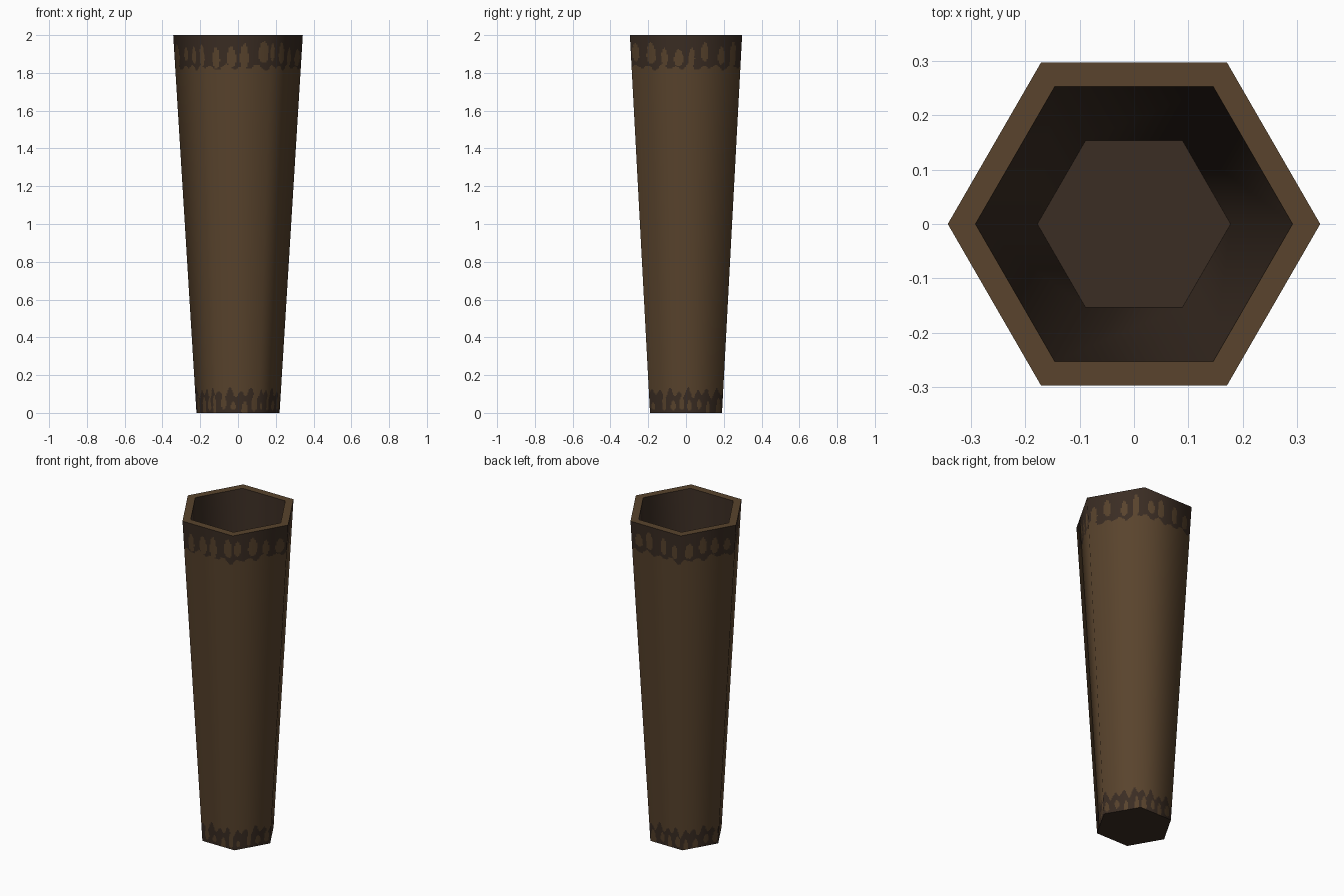
import bpy, bmesh, math, random
from mathutils import Vector

if "Cube" in bpy.data.objects:
    bpy.data.objects.remove(bpy.data.objects["Cube"])

random.seed(4)
R0, R1, H = 0.22, 0.343, 2.0        # outer corner radius at bottom and top, height
IN0, IN1, FLOOR = 0.178, 0.292, 0.10  # inner radius at floor and rim, floor height
N = 40                               # columns per hexagon side


def material(name, rgb):
    m = bpy.data.materials.new(name)
    m.diffuse_color = (*rgb, 1)
    m.use_nodes = True
    m.node_tree.nodes["Principled BSDF"].inputs["Base Color"].default_value = m.diffuse_color
    return m


brown = material("warm_brown", (0.100, 0.057, 0.026))
dark = material("dark_brown", (0.043, 0.026, 0.017))


def hex_point(r, z, side, u):
    a, b = math.radians(60 * side), math.radians(60 * side + 60)
    return Vector((r * ((1 - u) * math.cos(a) + u * math.cos(b)),
                   r * ((1 - u) * math.sin(a) + u * math.sin(b)), z))


def ring(bm, r, z, n):
    return [bm.verts.new(hex_point(r, z, s, i / n)) for s in range(6) for i in range(n)]


def bridge(bm, a, b, flip=False):
    faces = []
    for i in range(len(a)):
        j = (i + 1) % len(a)
        q = [a[i], a[j], b[j], b[i]]
        faces.append(bm.faces.new(q[::-1] if flip else q))
    return faces


def finish(bm, name, mats, smooth=True, radial=0):
    me = bpy.data.meshes.new(name)
    for f in bm.faces:
        f.smooth = smooth
    bm.to_mesh(me)
    bm.free()
    for m in mats:
        me.materials.append(m)
    if radial:   # soft shading round the hexagon corners
        tilt = (R1 - R0) / H
        normals = []
        for v in me.vertices:
            d = Vector((v.co.x, v.co.y, 0)).normalized()
            normals.append((Vector((d.x, d.y, -tilt)).normalized() * radial)[:])
        me.normals_split_custom_set_from_vertices(normals)
    ob = bpy.data.objects.new(name, me)
    bpy.context.collection.objects.link(ob)
    return ob


# Painted drops, per side: (centre, half width, bottom, top)
def drops(count, low, high, width):
    out = []
    for s in range(6):
        for k in range(count):
            c = (k + 0.5 + random.uniform(-0.15, 0.15)) / count
            out.append((s + c, width * random.uniform(0.75, 1.15),
                        low + random.uniform(-0.015, 0.03), high + random.uniform(-0.03, 0.015)))
    return out


top_drops = drops(4, 1.835, 1.955, 0.075)
low_drops = drops(4, -0.01, 0.085, 0.075)


def in_drop(t, z, items):
    for c, w, lo, hi in items:
        v = (z - lo) / (hi - lo)
        if 0 < v < 1:
            half = w * math.sqrt(4 * v * (1 - v)) * (1.15 - 0.4 * v)
            if abs(t - c) < half:
                return True
    return False


def is_dark(t, z):
    wave = math.sin(t * math.tau * 4) + 0.6 * math.sin(t * math.tau * 7 / 3 + 1)
    if z > 1:
        return z > 1.83 + 0.011 * wave and not in_drop(t, z, top_drops)
    return z < 0.105 + 0.02 * wave and not in_drop(t, z, low_drops)


# Outer wall: fine rows only in the two painted bands
bm = bmesh.new()
heights = [0.006 * i for i in range(26)] + [1.8 + 0.2 * i / 33 for i in range(34)]
prev = None
for z in heights:
    cur = ring(bm, R0 + (R1 - R0) * z / H, z, N)
    if prev:
        mid = (z + prev_z) / 2
        for i, f in enumerate(bridge(bm, prev, cur)):
            if z - prev_z < 0.1 and is_dark((i + 0.5) / N, mid):
                f.material_index = 1
    prev, prev_z = cur, z
finish(bm, "outer_wall", [brown, dark], radial=1)

# Inner wall
bm = bmesh.new()
bridge(bm, ring(bm, IN0, FLOOR, 1), ring(bm, IN1, H, 1), flip=True)
finish(bm, "inner_wall", [dark], radial=-1)

# Rim
bm = bmesh.new()
bridge(bm, ring(bm, R1, H, 1), ring(bm, IN1, H, 1))
finish(bm, "rim", [brown], smooth=False)

# Inside floor and underside
for name, r, z, up in (("inside_floor", IN0, FLOOR, True), ("underside", R0, 0, False)):
    bm = bmesh.new()
    loop = ring(bm, r, z, 1)
    bm.faces.new(loop if up else loop[::-1])
    finish(bm, name, [dark], smooth=False)
